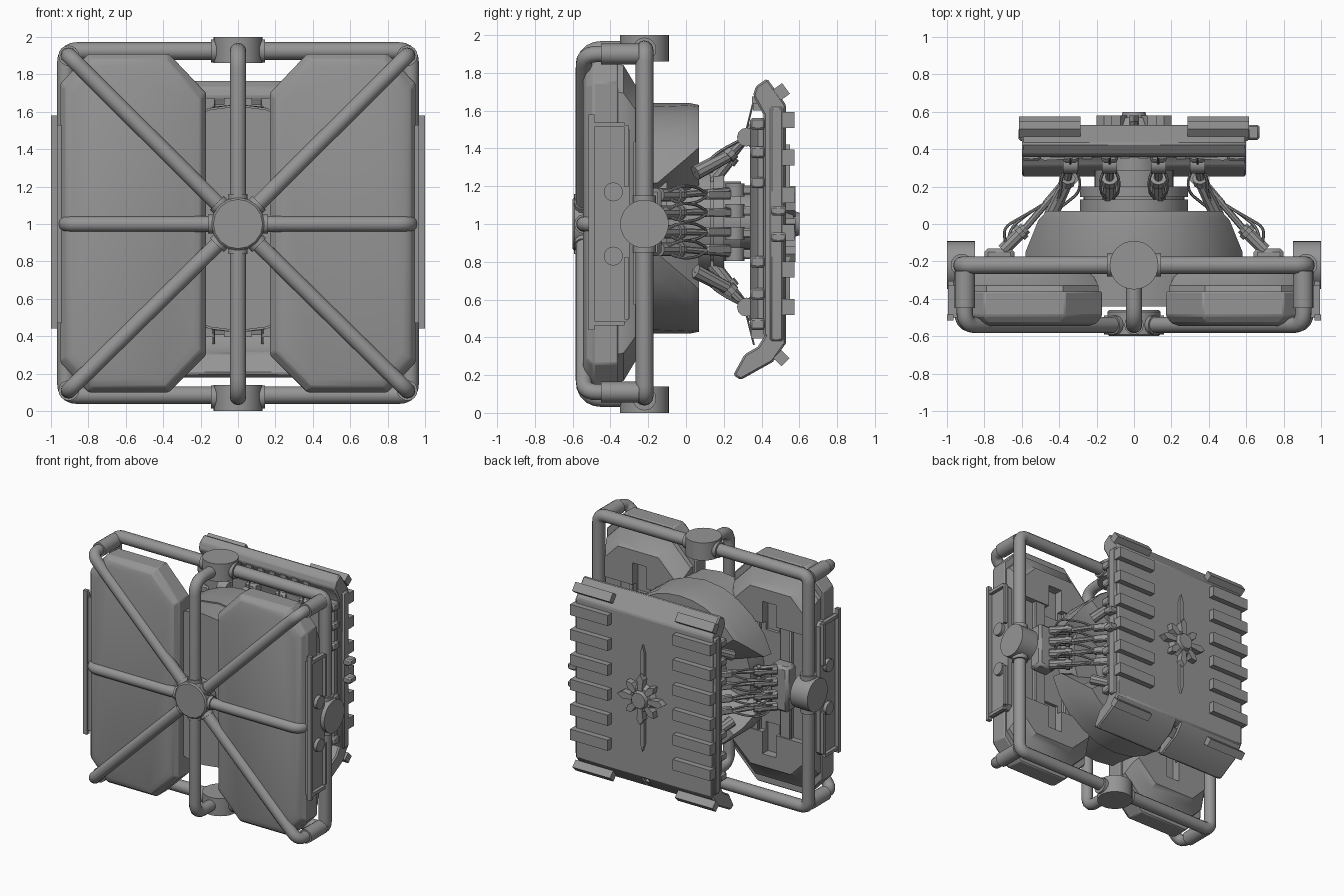
import bpy, bmesh
from math import sin, cos, pi, radians
from mathutils import Vector as V, Matrix

if "Cube" in bpy.data.objects:
    bpy.data.objects.remove(bpy.data.objects["Cube"])

def finish(name, bm, bevel=0):
    bmesh.ops.recalc_face_normals(bm, faces=bm.faces)
    me = bpy.data.meshes.new(name)
    bm.to_mesh(me)
    bm.free()
    ob = bpy.data.objects.new(name, me)
    bpy.context.collection.objects.link(ob)
    if bevel:
        m = ob.modifiers.new("bevel", 'BEVEL')
        m.width, m.segments, m.limit_method = bevel, 1, 'ANGLE'
    return ob

def loft(name, rings, bevel=0):
    bm = bmesh.new()
    vs = [[bm.verts.new(p) for p in r] for r in rings]
    n = len(vs[0])
    for a, b in zip(vs, vs[1:]):
        for i in range(n):
            bm.faces.new((a[i], a[(i+1) % n], b[(i+1) % n], b[i]))
    bm.faces.new(vs[0])
    bm.faces.new(vs[-1])
    return finish(name, bm, bevel)

def box(name, c, s, rot=(0, 0), bevel=0):
    # rot = rotation about x, then about z, in degrees
    bm = bmesh.new()
    bmesh.ops.create_cube(bm, size=1)
    m = Matrix.Rotation(radians(rot[1]), 4, 'Z') @ Matrix.Rotation(radians(rot[0]), 4, 'X')
    bmesh.ops.transform(bm, verts=bm.verts, matrix=Matrix.Translation(c) @ m @ Matrix.Diagonal((*s, 1)))
    return finish(name, bm, bevel)

def cyl(name, a, b, r, n=12, r2=None, bevel=0):
    a, b = V(a), V(b)
    bm = bmesh.new()
    bmesh.ops.create_cone(bm, cap_ends=True, segments=n, radius1=r, radius2=r if r2 is None else r2, depth=(b-a).length)
    m = Matrix.Translation((a+b)/2) @ (b-a).to_track_quat('Z', 'Y').to_matrix().to_4x4()
    bmesh.ops.transform(bm, verts=bm.verts, matrix=m)
    return finish(name, bm, bevel)

def tube(name, pts, r, fil=0.1, closed=False, res=4):
    pts = [V(p) for p in pts]
    out, n = [], len(pts)
    for i, p in enumerate(pts):
        if not closed and i in (0, n-1):
            out.append(p)
            continue
        a = p + (pts[i-1]-p).normalized()*fil
        b = p + (pts[(i+1) % n]-p).normalized()*fil
        out += [a*(1-t)**2 + p*2*t*(1-t) + b*t*t for t in (0, .2, .4, .6, .8, 1)]
    cu = bpy.data.curves.new(name, 'CURVE')
    cu.dimensions = '3D'
    cu.bevel_depth, cu.bevel_resolution, cu.use_fill_caps = r, res, True
    sp = cu.splines.new('POLY')
    sp.points.add(len(out)-1)
    for q, p in zip(sp.points, out):
        q.co = (*p, 1)
    sp.use_cyclic_u = closed
    ob = bpy.data.objects.new(name, cu)
    bpy.context.collection.objects.link(ob)
    return ob

S = (-1, 1)
X, Y, T, B, F = .92, -.22, 1.925, .085, -.54

# Tubular cage: rear rectangle, spokes and hub
tube("cage_frame", [(-X, Y, B), (X, Y, B), (X, Y, T), (-X, Y, T)], .047, .06, True)
for s in S:
    for z, zz in ((T, 1.9), (B, .11)):
        tube("corner_spoke", [(s*.905, Y, zz), (s*.905, F, zz), (0, F, 1)], .043, .07)
        cyl("corner_collar", (s*.905, -.25, zz), (s*.905, -.45, zz), .055, 16)
    tube("side_spoke", [(s*X, Y, 1), (s*X, F, 1), (0, F, 1)], .042, .07)
    zc = 1 + s*.925
    tube("vertical_spoke", [(0, Y, zc), (0, F, zc), (0, F, 1)], .044)
    # Round bosses with collars in the middle of each cage side
    cyl("end_boss", (0, Y, 1 + s*.86), (0, Y, 1 + s), .13, 32)
    cyl("side_boss", (s*.85, Y, 1), (s, Y, 1), .128, 32)
    for t in S:
        cyl("boss_collar", (t*.1, Y, zc), (t*.145, Y, zc), .062, 16)
        cyl("boss_collar", (s*X, Y, 1 + t*.1), (s*X, Y, 1 + t*.15), .06, 16)
cyl("front_hub", (0, -.46, 1), (0, -.6, 1), .142, 16, bevel=.01)
for i in range(8):
    d = V((cos(i*pi/4), 0, sin(i*pi/4)))
    c = V((0, F, 1))
    cyl("spoke_collar", c + d*.12, c + d*.16, .052, 12)

# Twin front tanks: chamfered octagons lofted front to back
OCT = [(.17, .3), (.37, .1), (.8, .1), (.95, .26), (.95, 1.75), (.8, 1.91), (.37, 1.91), (.17, 1.7)]
def oct_ring(s, y, d, dz=None):
    dz = d if dz is None else dz
    return [(s*(.56 + (x-.56)*(.39-d)/.39), y, 1.005 + (z-1.005)*(.905-dz)/.905) for x, z in OCT]
for s in S:
    loft("tank", [oct_ring(s, -.545, .07), oct_ring(s, -.53, .03), oct_ring(s, -.49, 0), oct_ring(s, -.36, 0)], .008)
    back = loft("tank_back", [oct_ring(s, -.37, .02, .06), oct_ring(s, -.33, .02, .07), oct_ring(s, -.27, .05, .17), oct_ring(s, -.23, .07, .2)])
    for c, size in (((s*.56, -.23, 1.005), (1, .09, .86)), ((s*.57, -.23, 1.49), (.12, .14, .24)), ((s*.57, -.23, .52), (.12, .14, .24))):
        cut = box("tank_cutter", c, size)
        cut.hide_render = True
        cut.hide_set(True)
        m = back.modifiers.new("recess", 'BOOLEAN')
        m.operation, m.object = 'DIFFERENCE', cut
    for x in (.42, .7):
        box("tank_back_rib", (s*x, -.27, 1.005), (.1, .06, .88), bevel=.01)
    # Side access plate and guard rail
    pl = [(-.5, .47), (-.33, .47), (-.3, .5), (-.3, 1.5), (-.33, 1.53), (-.5, 1.53)]
    loft("side_plate", [[(s*x, y, z) for y, z in pl] for x in (.93, .968)])
    box("guard_rail", (s*.983, -.5, 1.01), (.034, .03, 1.14))
    for z in (.475, 1.525):
        box("guard_rail_end", (s*.98, -.41, z), (.03, .17, .025))
    for z in (.66, 1.36):
        box("guard_rail_back", (s*.98, -.315, z), (.03, .022, .33))
    for z in (.83, 1.17):
        cyl("side_knob", (s*.95, -.385, z), (s*.995, -.385, z), .05, 20)

# Central housing: core between tanks, two lobes, stepped drum
def sector(y, a0, r0, r1, s, n=10):
    a = [radians(a0 + (180-2*a0)*i/n) for i in range(n+1)]
    return [(r1*cos(t), y, 1.03 + s*r1*sin(t)) for t in a] + [(r0*cos(t), y, 1.03 + s*r0*sin(t)) for t in reversed(a)]
for s in S:
    loft("housing_lobe", [sector(-.24, 17, .2, .61, s), sector(-.15, 18, .2, .61, s), sector(.02, 33, .2, .61, s), sector(.07, 39, .2, .6, s)])
core = [(.6*cos(radians(a)), .6*sin(radians(a))) for a in (62, 76, 90, 104, 118, 242, 256, 270, 284, 298)]
loft("housing_core", [[(x, y, 1.03+z) for x, z in core] for y in (-.44, -.12)])
cyl("housing_disc", (0, -.3, 1.02), (0, -.1, 1.02), .5, 32)
for y0, y1, r in ((-.1, .13, .29), (.13, .145, .27), (.145, .2, .29), (.2, .29, .21), (.29, .42, .15)):
    cyl("drum_stage", (0, y0, 1.015), (0, y1, 1.015), r, 32)

# Side linkage: pistons from cage to back armour
for s in S:
    box("linkage_mount", (s*.72, -.19, 1.01), (.16, .12, .36), bevel=.02)
    for z in (.84, .95, 1.07, 1.18):
        zi = 1.01 + (z-1.01)*.85
        a, b, c = (s*.7, -.14, zi), (s*.58, -.02, zi), (s*.34, .26, z)
        cyl("piston_body", a, b, .036, 10)
        cyl("piston_ring", (s*.615, -.055, zi), (s*.595, -.035, zi), .046, 10)
        cyl("piston_rod", b, c, .018, 8)
        box("piston_sleeve", (s*.42, .165, zi), (.045, .17, .05), (0, s*40), .008)
        cyl("knuckle", (s*.34, .26, z-.035), (s*.34, .26, z+.035), .05, 12)
        box("knuckle_link", (s*.33, .33, z), (.07, .13, .05), bevel=.01)
        for j in S:
            tube("hose", [(s*.68, -.14, zi), (s*(.68+.02*j), -.02, zi+.05*j), (s*.56, .06, zi+.04*j), (s*.46, .12, zi)], .008, .05, res=1)
    # Upper and lower linkage: angled arms, knuckles and hoses
    for x in (-.34, -.13, .13, .34):
        k = abs(x) > .2
        foot = (x*1.3, .05, 1.01 + s*.26) if k else (x, .12, 1.01 + s*.2)
        mid = (x*1.06, .22, 1.01 + s*.35) if k else (x, .22, 1.01 + s*.32)
        top = (x, .32, 1.01 + s*.45)
        cyl("arm_lower", foot, mid, .04, 10, .034)
        cyl("arm_upper", mid, top, .022, 8)
        cyl("arm_ring", mid, V(mid).lerp(V(top), .25), .044, 10)
        cyl("arm_knuckle", (x-.04, .32, 1.01 + s*.45), (x+.04, .32, 1.01 + s*.45), .05, 12)
        box("arm_bracket", (x, .38, 1.01 + s*.46), (.09, .1, .14), bevel=.015)
        tube("arm_cable", [(x, .32, 1.01 + s*.49), (x, .36, 1.01 + s*.65)], .006, res=1)
        for j in S:
            tube("arm_hose", [foot, (x+.05*j, .17, 1.01 + s*.37), (x+.05*j, .26, 1.01 + s*.42), top], .008, .05, res=1)

# Back armour slab with bent top lip, and two lower flaps
prof = [(.43, 1.77), (.53, 1.63), (.53, .36), (.46, .33), (.41, .42), (.41, 1.58), (.355, 1.68), (.37, 1.73)]
loft("armour_slab", [[(x, y, z) for y, z in prof] for x in (-.6, .6)], .01)
flap = [(.53, .37), (.46, .27), (.29, .175), (.25, .2), (.31, .31), (.38, .35), (.43, .43)]
for s in S:
    loft("armour_flap", [[(s*x, y, z) for y, z in flap] for x in (.02, .6)], .01)
    box("slab_edge_trim", (s*.6, .48, 1), (.035, .07, 1.24), bevel=.01)
    loft("inner_wing", [[(s*x, y, z) for x, y in ((.1, .42), (.1, .36), (.48, .34), (.58, .38), (.58, .42))] for z in (.5, 1.54)])
    for z in (.47, .63, .8, 1.22, 1.38, 1.53):
        box("inner_rib", (s*.55, .38, z), (.1, .08, .06), bevel=.01)
    # Raised lugs down both edges, with tilted ones on the bent lips
    for i in range(6):
        box("armour_lug", (s*.45, .54, 1.55 - i*.198), (.33, .07, .085))
    box("upper_lug", (s*.45, .505, 1.7), (.33, .06, .07), (36, 0))
    box("lower_lug", (s*.45, .505, .29), (.33, .06, .06), (-45, 0))
    for i in range(4):
        box("lip_tooth", (s*(.05 + i*.1), .375, 1.65), (.05, .05, .05))
        box("lower_tooth", (s*(.05 + i*.1), .38, .42), (.05, .07, .05))
for z in (.93, 1.07):
    box("edge_hinge", (.635, .49, z), (.07, .08, .05), bevel=.01)
box("flap_bridge", (0, .42, .31), (.12, .08, .08), (-45, 0))
box("inner_beam", (0, .38, 1.62), (.9, .05, .04))

# Plain round boss with radial fins and vertical spine
cyl("rear_boss_base", (0, .52, 1), (0, .57, 1), .12, 16, .09)
cyl("rear_boss_ring", (0, .55, 1), (0, .6, 1), .075, 16, .06)
loft("rear_spine", [[(x, y, 1+z) for x, z in ((0, -.42), (.018, -.36), (.018, .36), (0, .42), (-.018, .36), (-.018, -.36))] for y in (.52, .55)])
for i in range(8):
    a = i*pi/4
    d, n = V((cos(a), 0, sin(a))), V((-sin(a), 0, cos(a)))
    L = .2 if i % 2 == 0 else .17
    fin = [d*u + n*v + V((0, 0, 1)) for u, v in ((.07, .018), (L-.04, .028), (L, 0), (L-.04, -.028), (.07, -.018))]
    loft("rear_fin", [[p + V((0, y, 0)) for p in fin] for y in (.52, .58)])

# Convert curves to meshes, shade by angle, dark grey metal
bpy.ops.object.select_all(action='DESELECT')
curves = [o for o in bpy.data.objects if o.type == 'CURVE']
for o in curves:
    o.select_set(True)
bpy.context.view_layer.objects.active = curves[0]
bpy.ops.object.convert(target='MESH')
metal = bpy.data.materials.new("dark_metal")
metal.diffuse_color = (.3, .3, .3, 1)
metal.use_nodes = True
metal.node_tree.nodes["Principled BSDF"].inputs["Base Color"].default_value = metal.diffuse_color
for o in bpy.data.objects:
    if o.type == 'MESH' and not o.hide_render:
        o.data.materials.append(metal)
        o.select_set(True)
bpy.ops.object.shade_smooth_by_angle(angle=radians(31))
